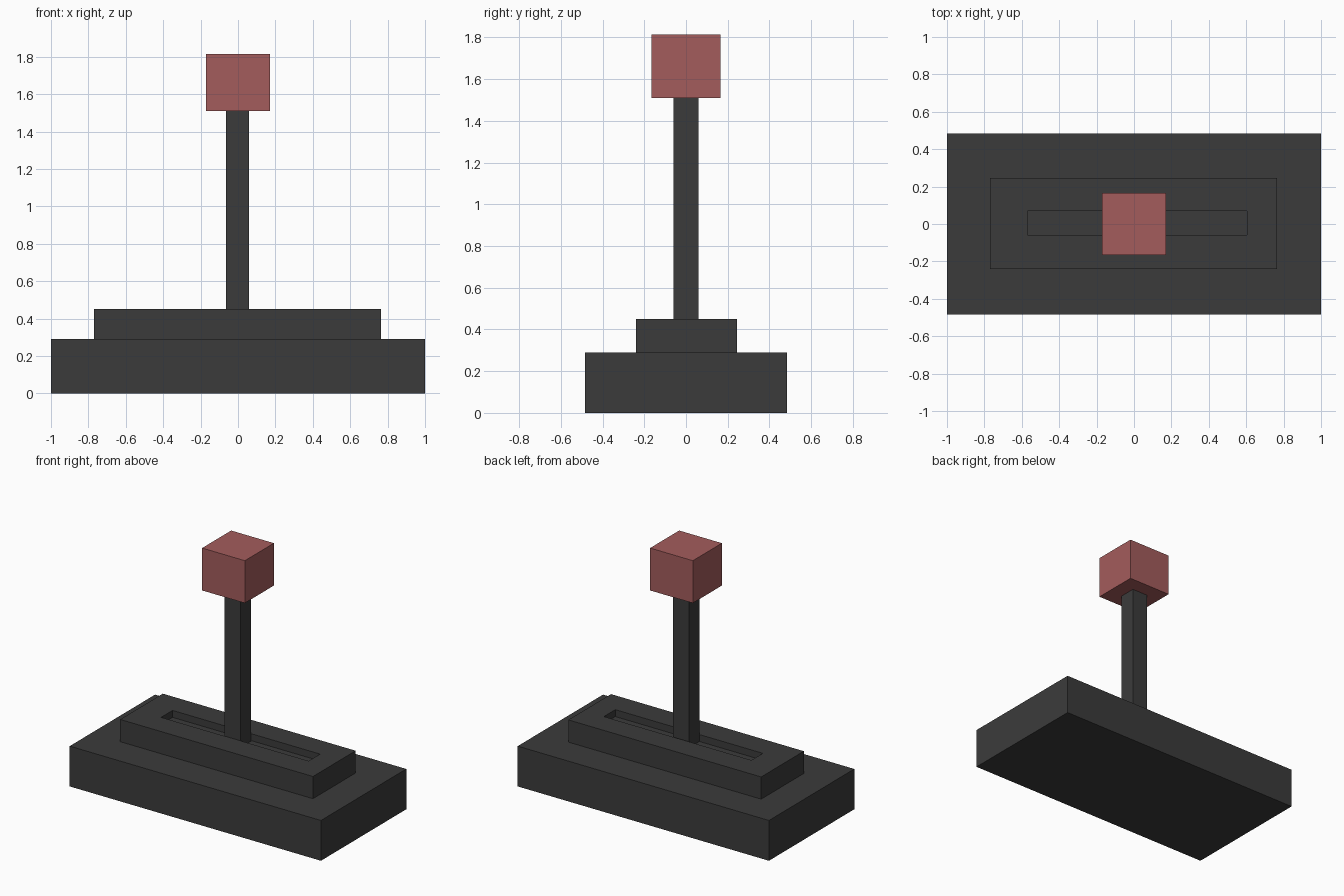
import bpy
import bmesh
from mathutils import Vector

cube = bpy.data.objects.get("Cube")
if cube:
    bpy.data.objects.remove(cube, do_unlink=True)


def material(name, rgb):
    mat = bpy.data.materials.new(name)
    mat.use_nodes = True
    color = (*rgb, 1)
    mat.diffuse_color = color
    mat.node_tree.nodes["Principled BSDF"].inputs["Base Color"].default_value = color
    return mat


def box(name, low, high, mat):
    """Flat-shaded box between two opposite corners."""
    low, high = Vector(low), Vector(high)
    bm = bmesh.new()
    bmesh.ops.create_cube(bm, size=1)
    for v in bm.verts:
        v.co = (low + high) / 2 + v.co * (high - low)
    mesh = bpy.data.meshes.new(name)
    bm.to_mesh(mesh)
    bm.free()
    mesh.materials.append(mat)
    obj = bpy.data.objects.new(name, mesh)
    bpy.context.collection.objects.link(obj)
    return obj


dark = material("dark grey", (0.044, 0.044, 0.044))
red = material("dull red", (0.371, 0.107, 0.107))

# Stepped base
box("base", (-1, -0.485, 0), (1, 0.485, 0.29), dark)
plate = box("slotted_plate", (-0.77, -0.24, 0.29), (0.765, 0.245, 0.45), dark)

# Slot the lever slides in
cutter = box("slot_cutter", (-0.57, -0.06, 0.4), (0.605, 0.07, 0.5), dark)
cutter.hide_render = True
cutter.hide_viewport = True
slot = plate.modifiers.new("slot", "BOOLEAN")
slot.operation = "DIFFERENCE"
slot.solver = "EXACT"
slot.object = cutter

# Lever and its knob
box("lever", (-0.065, -0.06, 0.4), (0.06, 0.06, 1.52), dark)
box("knob", (-0.17, -0.165, 1.51), (0.17, 0.165, 1.815), red)
